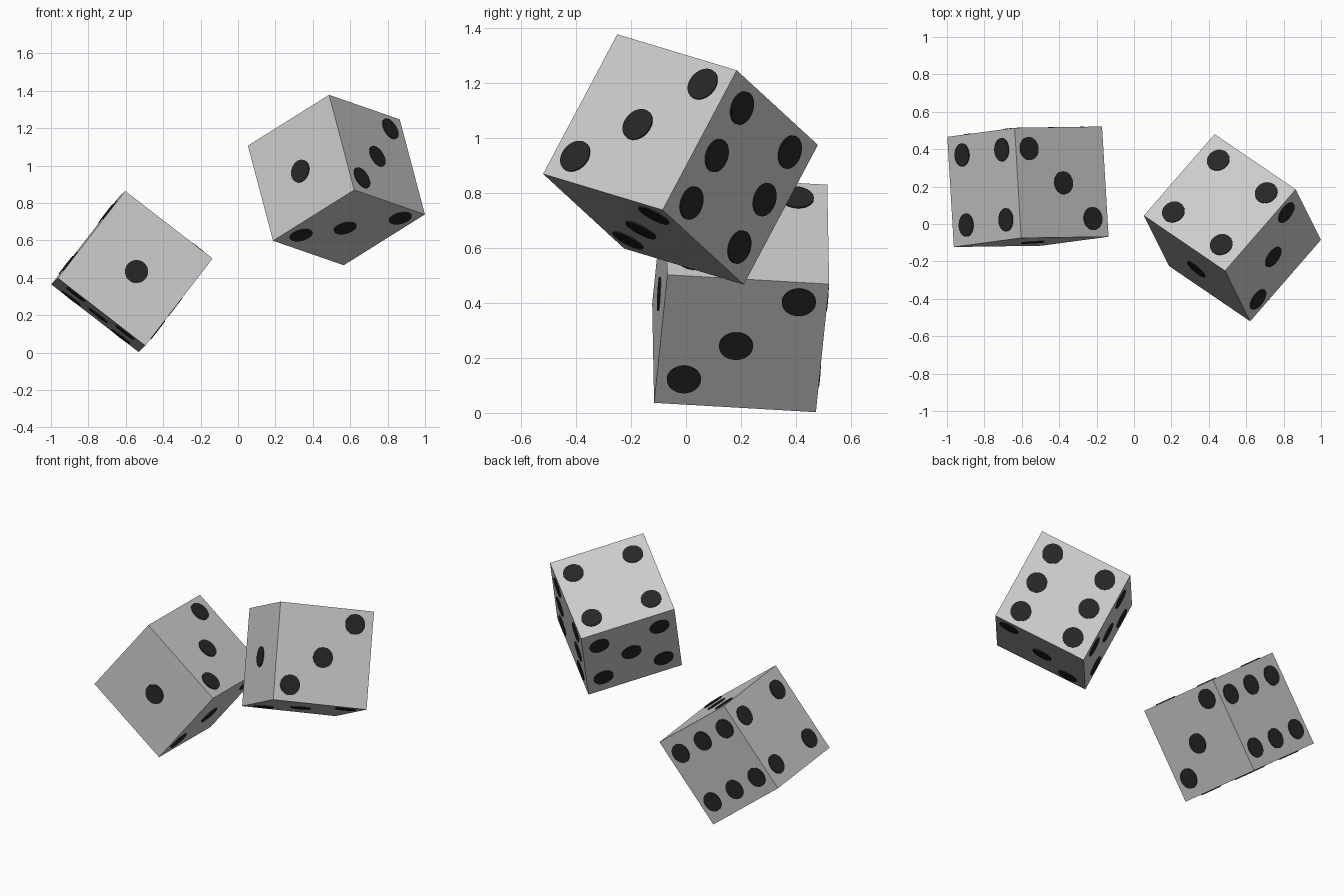
import bpy, bmesh
from mathutils import Matrix, Vector

if "Cube" in bpy.data.objects:
    bpy.data.objects.remove(bpy.data.objects["Cube"])

SIDE, PIP_R, PIP_RISE = 0.591, 0.062, 0.005

black = bpy.data.materials.new("pip_black")
black.diffuse_color = (0.02, 0.02, 0.02, 1)
black.use_nodes = True
black.node_tree.nodes["Principled BSDF"].inputs["Base Color"].default_value = black.diffuse_color


def grid(us, vs):
    return [(u, v) for u in us for v in vs]


# Pips per face: normal, u axis, v axis, (u, v) offsets as fractions of the side
X, Y, Z = Vector((1, 0, 0)), Vector((0, 1, 0)), Vector((0, 0, 1))
FACES = [
    (X, Y, Z, [(-.027, .016)]),
    (-X, Y, Z, grid((-.34, 0, .34), (-.295, .295))),
    (Y, X, Z, grid((-.318, .318), (-.295, .295))),
    (-Y, X, Z, [(.332, .302), (.033, .02), (-.325, -.348)]),
    (Z, X, Y, grid((-.322, .322), (-.282, .282)) + [(0, 0)]),
    (-Z, X, Y, [(-.31, .35), (.005, -.02), (.333, -.332)]),
]


def add_object(name, bm, matrix, material=None):
    mesh = bpy.data.meshes.new(name)
    bm.to_mesh(mesh)
    bm.free()
    if material:
        mesh.materials.append(material)
    ob = bpy.data.objects.new(name, mesh)
    bpy.context.collection.objects.link(ob)
    ob.matrix_world = matrix
    return ob


def make_die(name, centre, x_axis, y_axis):
    # Orientation from the directions of the one-pip and four-pip faces
    x = Vector(x_axis).normalized()
    z = x.cross(Vector(y_axis)).normalized()
    y = z.cross(x)
    rot = Matrix((x, y, z)).transposed().to_4x4()
    matrix = Matrix.Translation(centre) @ rot

    # Cube body
    bm = bmesh.new()
    bmesh.ops.create_cube(bm, size=SIDE)
    body = add_object(name + "_body", bm, matrix)

    # Thin raised discs for the pips
    bm = bmesh.new()
    for n, u_axis, v_axis, spots in FACES:
        turn = n.to_track_quat('Z', 'Y').to_matrix().to_4x4()
        for u, v in spots:
            pos = SIDE * (n / 2 + u_axis * u + v_axis * v)
            bmesh.ops.create_cone(bm, cap_ends=True, segments=32,
                                  radius1=PIP_R, radius2=PIP_R,
                                  depth=2 * PIP_RISE,
                                  matrix=Matrix.Translation(pos) @ turn)
    pips = add_object(name + "_pips", bm, matrix, black)
    pips.parent = body
    pips.matrix_parent_inverse = matrix.inverted()


make_die("left_die", (-.567, .199, .4335), (.035, -.589, .034), (-.472, -.005, .365))
make_die("right_die", (.526, -.02, .9225), (-.378, -.435, .131), (-.133, .271, .507))
